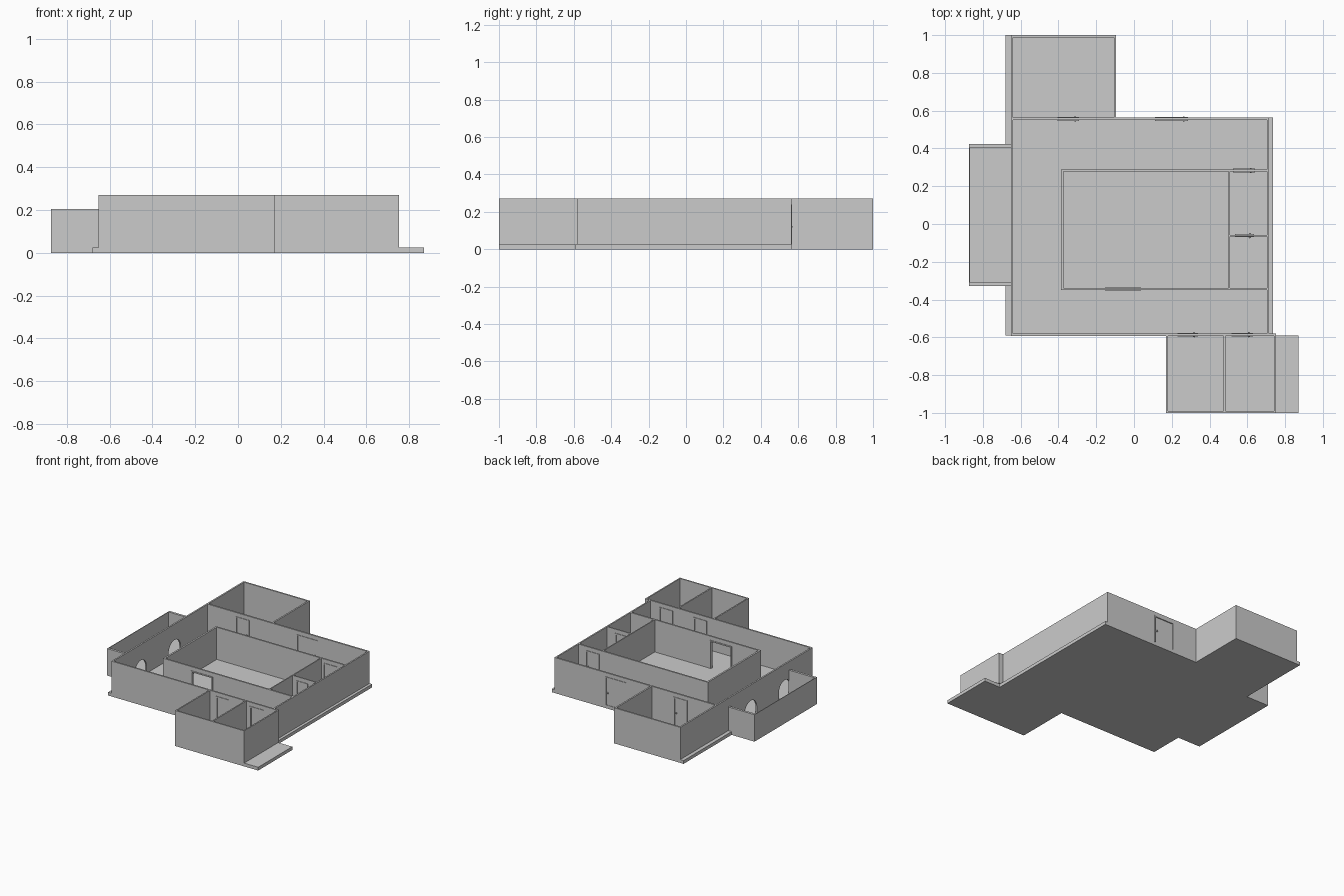
import bpy, bmesh, math

if "Cube" in bpy.data.objects:
    bpy.data.objects.remove(bpy.data.objects["Cube"])

FLOOR, TOP = 0.025, 0.27


def prism(name, points, vec):
    """Closed flat outline pushed along vec."""
    bm = bmesh.new()
    face = bm.faces.new([bm.verts.new(p) for p in points])
    out = bmesh.ops.extrude_face_region(bm, geom=[face])
    verts = [g for g in out["geom"] if isinstance(g, bmesh.types.BMVert)]
    bmesh.ops.translate(bm, verts=verts, vec=vec)
    bmesh.ops.recalc_face_normals(bm, faces=bm.faces[:])
    bmesh.ops.triangulate(bm, faces=[f for f in bm.faces if len(f.verts) > 4])
    me = bpy.data.meshes.new(name)
    bm.to_mesh(me)
    bm.free()
    ob = bpy.data.objects.new(name, me)
    bpy.context.collection.objects.link(ob)
    return ob


def box(name, x0, x1, y0, y1, z0, z1):
    return prism(name, [(x0, y0, z0), (x1, y0, z0), (x1, y1, z0), (x0, y1, z0)],
                 (0, 0, z1 - z0))


def wall(name, axis, a, b, c0, c1, openings=(), top=TOP, bottom=FLOOR):
    """Wall from a to b along axis, c0..c1 thick; openings are (start, end, height, arched)."""
    prof = [(a, top), (a, bottom)]
    for s, e, h, arched in openings:
        prof.append((s, bottom))
        if arched:
            r = (e - s) / 2
            for i in range(17):
                t = math.pi * (1 - i / 16)
                prof.append(((s + e) / 2 + r * math.cos(t), h - r + r * math.sin(t)))
        else:
            prof += [(s, h), (e, h)]
        prof.append((e, bottom))
    prof += [(b, bottom), (b, top)]
    if axis == 'x':
        return prism(name, [(s, c0, z) for s, z in prof], (0, c1 - c0, 0))
    return prism(name, [(c0, s, z) for s, z in prof], (c1 - c0, 0, 0))


DOOR_H, FRAME, LIP = 0.24, 0.009, 0.004


def door(name, s, e, c0, c1, leaf=True):
    """Frame with optional leaf and knobs in a wall that runs along x."""
    outline = [(s, FLOOR), (s, DOOR_H), (e, DOOR_H), (e, FLOOR), (e - FRAME, FLOOR),
               (e - FRAME, DOOR_H - FRAME), (s + FRAME, DOOR_H - FRAME), (s + FRAME, FLOOR)]
    prism(name + "_frame", [(x, c0 - LIP, z) for x, z in outline], (0, c1 - c0 + 2 * LIP, 0))
    if leaf:
        m = (c0 + c1) / 2
        box(name + "_leaf", s + FRAME, e - FRAME, m - 0.003, m + 0.003, FLOOR, DOOR_H - FRAME)
        for side in (-1, 1):
            bpy.ops.mesh.primitive_uv_sphere_add(segments=12, ring_count=8, radius=0.006,
                                                 location=(e - 0.022, m + side * 0.008, 0.12))
            bpy.context.object.name = name + "_knob"
            bpy.ops.object.shade_smooth_by_angle()


def door_wall(name, a, b, c0, c1, doors):
    wall(name, 'x', a, b, c0, c1, [(s, e, DOOR_H, False) for s, e, _ in doors])
    for i, (s, e, leaf) in enumerate(doors):
        door(f"{name}_door_{i + 1}", s, e, c0, c1, leaf)


# floor slab following the whole footprint
plan = [(-0.68, -0.59), (0.17, -0.59), (0.17, -1), (0.87, -1), (0.87, -0.59), (0.735, -0.59),
        (0.735, 0.563), (-0.095, 0.563), (-0.095, 1), (-0.68, 1), (-0.68, 0.423),
        (-0.873, 0.423), (-0.873, -0.327), (-0.68, -0.327)]
prism("floor_slab", [(x, y, 0) for x, y in plan], (0, 0, FLOOR))

# main outer walls
door_wall("main_back_wall", -0.65, 0.714, 0.55, 0.563,
          [(-0.405, -0.29, True), (0.11, 0.285, True)])
door_wall("main_front_wall", -0.65, 0.752, -0.592, -0.58,
          [(0.23, 0.34, True), (0.515, 0.63, True)])
wall("main_right_wall", 'y', -0.592, 0.563, 0.703, 0.714)
wall("main_left_wall", 'y', -0.592, 1.0, -0.652, -0.64,
     [(-0.325, -0.185, 0.15, True), (0.08, 0.225, 0.15, True)])

# back room
wall("back_room_end_wall", 'x', -0.652, -0.095, 0.988, 1.0)
wall("back_room_side_wall", 'y', 0.55, 1.0, -0.107, -0.095)

# two front rooms
wall("front_rooms_end_wall", 'x', 0.17, 0.752, -1.0, -0.99)
for label, x0, x1 in (("left", 0.17, 0.18), ("middle", 0.474, 0.484), ("right", 0.742, 0.752)):
    wall(f"front_rooms_{label}_wall", 'y', -1.0, -0.58, x0, x1)

# inner hall with two small rooms
door_wall("hall_back_wall", -0.386, 0.71, 0.277, 0.289, [(0.525, 0.64, True)])
door_wall("hall_front_wall", -0.386, 0.71, -0.35, -0.338, [(-0.15, 0.035, False)])
wall("hall_left_wall", 'y', -0.35, 0.289, -0.386, -0.373)
wall("hall_partition", 'y', -0.35, 0.289, 0.499, 0.507)
door_wall("small_room_partition", 0.5, 0.71, -0.066, -0.057, [(0.535, 0.635, True)])

# low yard wall on the left
wall("yard_outer_wall", 'y', -0.327, 0.423, -0.873, -0.868, top=0.205, bottom=0)
wall("yard_front_wall", 'x', -0.873, -0.645, -0.327, -0.309, top=0.205, bottom=0)
wall("yard_back_wall", 'x', -0.873, -0.645, 0.405, 0.423, top=0.205, bottom=0)
